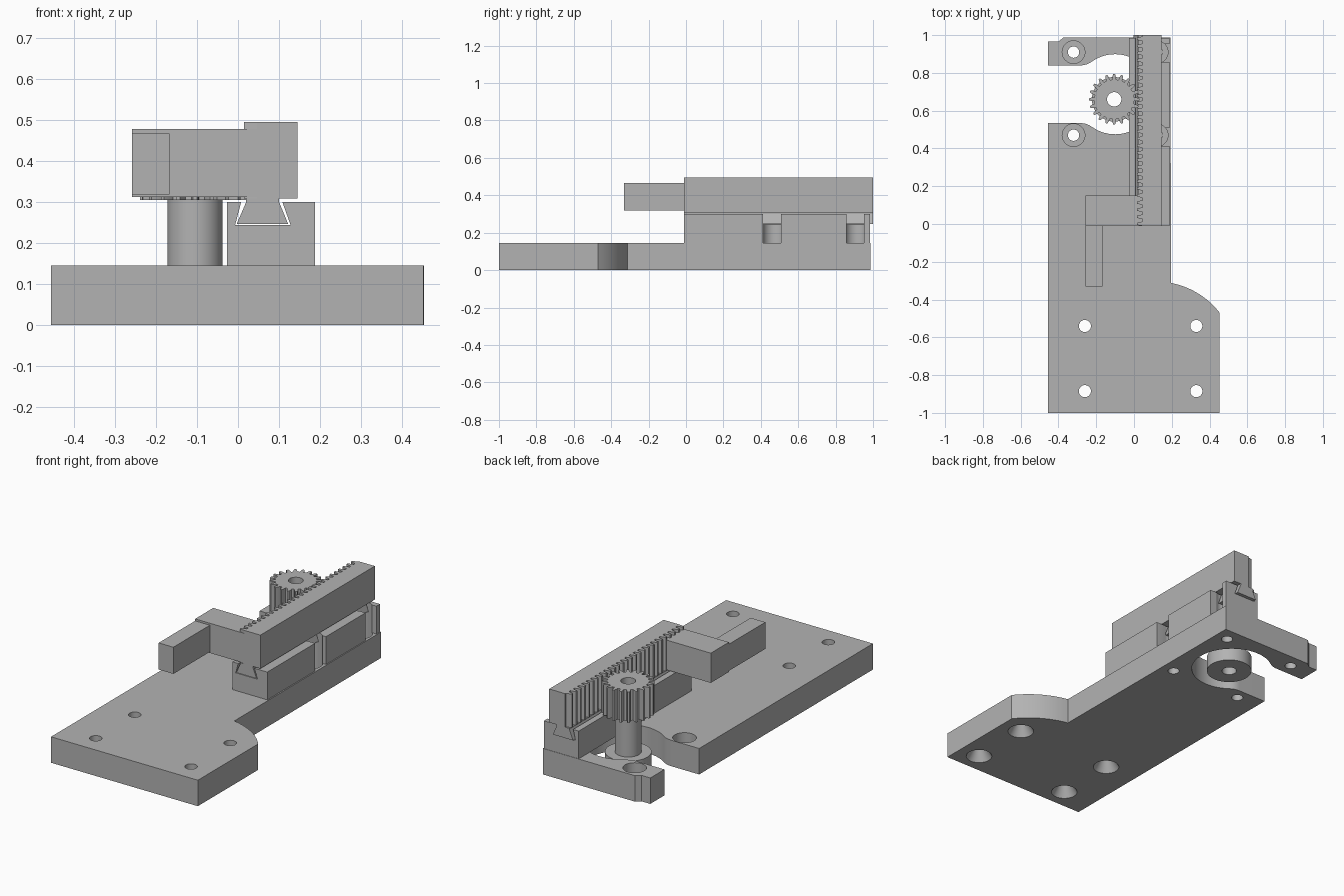
import bpy, bmesh
from math import sin, cos, pi, radians, sqrt, atan2
from mathutils import Vector, Matrix

if "Cube" in bpy.data.objects:
    bpy.data.objects.remove(bpy.data.objects["Cube"])

grey = bpy.data.materials.new("plain grey")
grey.use_nodes = True
COLOR = (0.45, 0.45, 0.45, 1)
grey.diffuse_color = COLOR
grey.node_tree.nodes["Principled BSDF"].inputs["Base Color"].default_value = COLOR


def finish(name, bm):
    bmesh.ops.recalc_face_normals(bm, faces=bm.faces)
    mesh = bpy.data.meshes.new(name)
    bm.to_mesh(mesh)
    bm.free()
    mesh.materials.append(grey)
    obj = bpy.data.objects.new(name, mesh)
    bpy.context.collection.objects.link(obj)
    return obj


def prism(name, outline, low, high, along="z"):
    """Extrude an outline: (x, y) along z, or (x, z) along y."""
    def place(a, b, h):
        return (a, b, h) if along == "z" else (a, h, b)
    bm = bmesh.new()
    face = bm.faces.new([bm.verts.new(place(a, b, low)) for a, b in outline])
    side = bmesh.ops.extrude_face_region(bm, geom=[face])["geom"]
    verts = [v for v in side if isinstance(v, bmesh.types.BMVert)]
    bmesh.ops.translate(bm, verts=verts, vec=place(0, 0, high - low))
    return finish(name, bm)


def box(name, x0, x1, y0, y1, z0, z1):
    return prism(name, [(x0, y0), (x1, y0), (x1, y1), (x0, y1)], z0, z1)


def lathe(name, x, y, profile, steps=48):
    """Spin a (radius, z) profile, closed at both ends, around a vertical axis."""
    bm = bmesh.new()
    rings = [[bm.verts.new((x + r * cos(2 * pi * i / steps), y + r * sin(2 * pi * i / steps), z))
              for i in range(steps)] for r, z in profile]
    for a, b in zip(rings, rings[1:]):
        for i in range(steps):
            j = (i + 1) % steps
            bm.faces.new((a[i], a[j], b[j], b[i]))
    bm.faces.new(rings[0])
    bm.faces.new(rings[-1])
    return finish(name, bm)


def activate(obj):
    bpy.ops.object.select_all(action="DESELECT")
    obj.select_set(True)
    bpy.context.view_layer.objects.active = obj


def cut(obj, *cutters):
    activate(obj)
    for cutter in cutters:
        mod = obj.modifiers.new("cut", "BOOLEAN")
        mod.operation = "DIFFERENCE"
        mod.solver = "EXACT"
        mod.object = cutter
        bpy.ops.object.modifier_apply(modifier=mod.name)


def arc(cx, cy, r, start, end, steps):
    return [(cx + r * cos(start + (end - start) * i / steps),
             cy + r * sin(start + (end - start) * i / steps)) for i in range(steps + 1)]


cutters = []
PLATE = 0.145
RIGHT = 0.193
BACK = 0.987

# Base plate outline with a round gear opening that flares out to the left
ox, oy, R, fillet, half = -0.1, 0.687, 0.212, 0.1, 0.153
fx = ox - sqrt((R + fillet) ** 2 - (half + fillet) ** 2)
lean = atan2(half + fillet, ox - fx)
opening = arc(fx, oy + half + fillet, fillet, -pi / 2, -lean, 8)
opening += arc(ox, oy, R, pi - lean, lean - pi, 48)[1:-1]
opening += arc(fx, oy - half - fillet, fillet, lean, pi / 2, 8)

outline = [(-0.455, -1), (0.452, -1)]
outline += arc(0.114, -0.734, 0.43, radians(38), radians(79), 12)
outline += [(RIGHT, BACK), (-0.375, BACK), (-0.4, 0.965), (-0.455, 0.965), (-0.455, oy + half)]
outline += opening + [(-0.455, oy - half)]
plate = prism("base_plate", outline, 0, PLATE)

# Countersunk mounting holes, opening wide underneath
for x in (-0.26, 0.33):
    for y in (-0.885, -0.54):
        cutters.append(lathe("mount_hole_cutter", x, y,
                             [(0.07, -0.01), (0.068, 0), (0.032, 0.06), (0.032, 0.2)]))

# Counterbored bolt holes around the gear
bolts = [lathe("bolt_hole_cutter", x, y,
               [(0.03, -0.05), (0.03, 0.07), (0.06, 0.07), (0.06, 0.4)])
         for x in (-0.32, 0.12) for y in (0.47, 0.91)]
cutters += bolts
cut(plate, *cutters)

# Guide block with dovetail slot and side pockets for the bolts
guide = box("guide_block", -0.027, 0.188, -0.01, 0.985, PLATE, 0.3)
slot = prism("slot_cutter", [(-0.007, 0.244), (0.128, 0.244), (0.101, 0.32), (0.013, 0.32)],
             -0.1, 1.1, "y")
pockets = [box("pocket_cutter", 0.12, 0.3, y - 0.048, y + 0.048, PLATE - 0.01, 0.4)
           for y in (0.46, 0.905)]
cut(guide, slot, *pockets, *bolts[2:])
cutters += [slot] + pockets

# Gear teeth and matching rack pitch
TEETH = 20
gx, gy = -0.105, 0.66
PITCH = 2 * pi * 0.12 / TEETH
gear_outline = []
for i in range(TEETH):
    for r, offset in ((0.105, -0.3), (0.12, -0.24), (0.134, -0.12),
                      (0.134, 0.12), (0.12, 0.24), (0.105, 0.3)):
        a = 2 * pi * (i + offset) / TEETH
        gear_outline.append((gx + r * cos(a), gy + r * sin(a)))
gear = prism("gear", gear_outline, 0.305, 0.478)
shaft = lathe("gear_shaft", gx, gy, [(0.118, 0), (0.118, 0.083), (0.067, 0.083), (0.067, 0.305)])
bore = lathe("bore_cutter", gx, gy, [(0.038, -0.1), (0.038, 0.6)])
cut(gear, bore)
cut(shaft, bore)
cutters.append(bore)

# Toothed rack bar
START, END = -0.01, 1.0
rack_outline = [(0.145, START), (0.145, END), (0.046, END)]
for i in range(9, -19, -1):
    mid = gy + (i - 0.5) * PITCH
    for x, offset in ((0.046, 0.34), (0.015, 0.15), (0.015, -0.15), (0.046, -0.34)):
        y = mid + offset * PITCH
        if START < y < END:
            rack_outline.append((x, y))
rack_outline.append((0.046, START))
rack = prism("rack", rack_outline, 0.308, 0.495)

# Dovetail runner under the rack
runner = prism("rack_runner", [(-0.003, 0.247), (0.122, 0.247), (0.1, 0.3), (0.1, 0.308),
                               (0.02, 0.308), (0.02, 0.3)], START, END, "y")

# Side arm and the finger reaching forward
arm = box("rack_arm", -0.258, 0.05, START, 0.15, 0.312, 0.478)
finger = box("arm_finger", -0.258, -0.167, -0.332, START, 0.318, 0.467)

for cutter in cutters:
    bpy.data.objects.remove(cutter)
for obj in (plate, guide, gear, shaft):
    activate(obj)
    bpy.ops.object.shade_smooth_by_angle(angle=radians(25))
